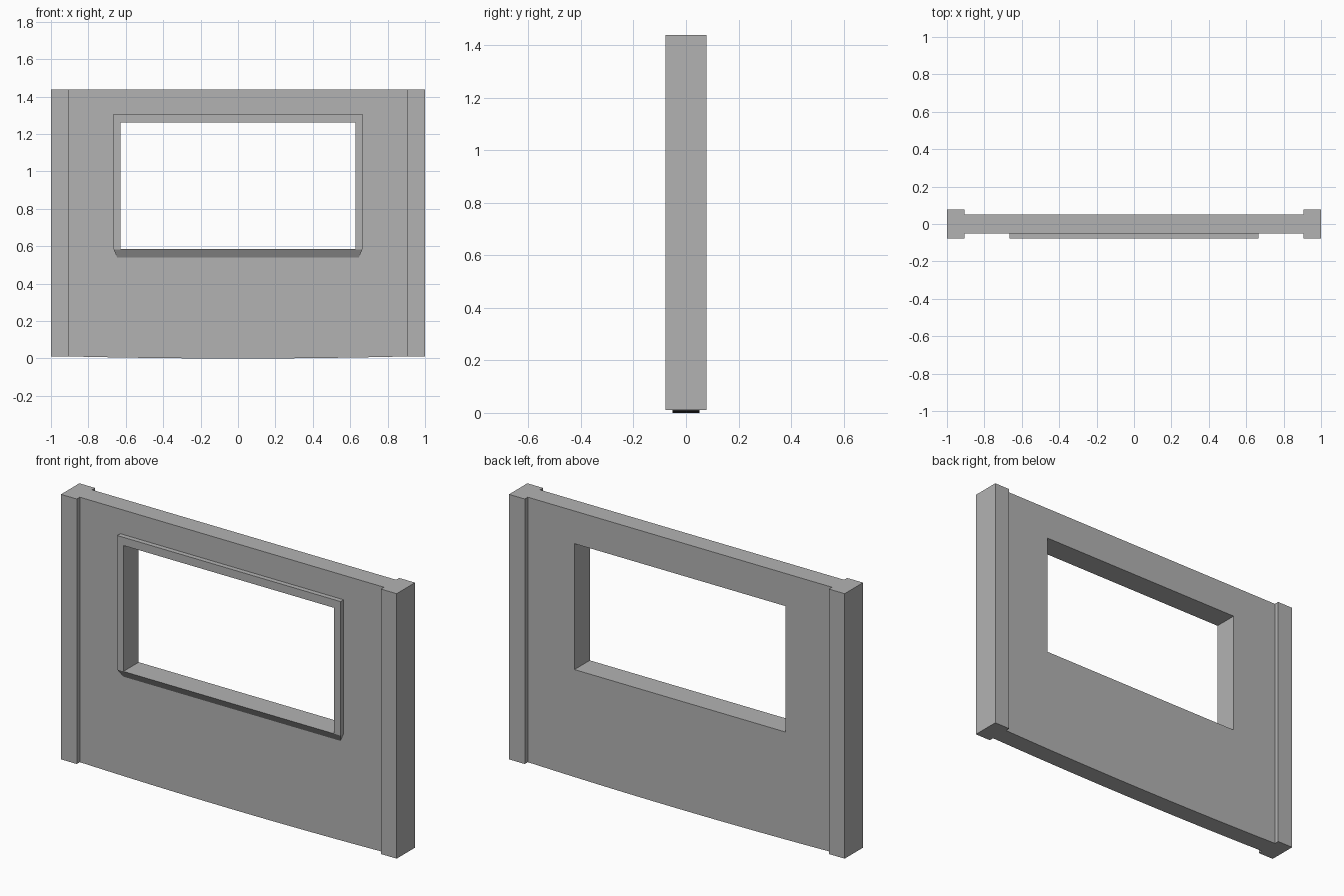
import bpy, bmesh

cube = bpy.data.objects.get("Cube")
if cube:
    bpy.data.objects.remove(cube, do_unlink=True)

GREY = (0.45, 0.45, 0.45, 1)
mat = bpy.data.materials.new("concrete_grey")
mat.use_nodes = True
mat.diffuse_color = GREY
mat.node_tree.nodes["Principled BSDF"].inputs["Base Color"].default_value = GREY

TOP, BASE = 1.438, 0.011      # pillar height range
PILLAR, WALL = 0.078, 0.052   # half depths
EDGE = 0.906                  # inner side of the pillars
OPEN_X, SILL, HEAD = 0.628, 0.584, 1.262


def finish(name, bm):
    bmesh.ops.recalc_face_normals(bm, faces=bm.faces)
    mesh = bpy.data.meshes.new(name)
    bm.to_mesh(mesh)
    bm.free()
    mesh.materials.append(mat)
    obj = bpy.data.objects.new(name, mesh)
    bpy.context.collection.objects.link(obj)
    return obj


def prism(name, profile, y0, y1):
    """Extrude an x/z profile along y."""
    bm = bmesh.new()
    face = bm.faces.new([bm.verts.new((x, y0, z)) for x, z in profile])
    ext = bmesh.ops.extrude_face_region(bm, geom=[face])
    verts = [v for v in ext["geom"] if isinstance(v, bmesh.types.BMVert)]
    bmesh.ops.translate(bm, verts=verts, vec=(0, y1 - y0, 0))
    return finish(name, bm)


def rect(x0, x1, z0, z1):
    return [(x0, z0), (x1, z0), (x1, z1), (x0, z1)]


# Wall panel with a slightly bowed lower edge
steps = 12
bottom = []
for i in range(steps + 1):
    t = 2 * i / steps - 1
    bottom.append((EDGE * t, BASE * t * t))
wall = prism("wall_panel", bottom + [(EDGE, TOP), (-EDGE, TOP)], -WALL, WALL)

# Window opening cut through the wall
cutter = prism("window_cutter", rect(-OPEN_X, OPEN_X, SILL, HEAD), -0.3, 0.3)
cutter.hide_render = True
mod = wall.modifiers.new("window_opening", "BOOLEAN")
mod.object = cutter
mod.operation = "DIFFERENCE"
mod.solver = "EXACT"
bpy.context.view_layer.objects.active = wall
bpy.ops.object.modifier_apply(modifier=mod.name)
bpy.data.objects.remove(cutter, do_unlink=True)

# End pillars
for name, side in (("left_pillar", 1), ("right_pillar", -1)):
    prism(name, rect(side * EDGE, side, BASE, TOP), -PILLAR, PILLAR)

# Raised window surround, with the lower edge sloping back to the wall
OUT_X, OUT_TOP, LIP_X, LIP_Z = 0.665, 1.306, 0.647, 0.541
bm = bmesh.new()


def both(x, y, z):
    return [bm.verts.new((s * x, y, z)) for s in (-1, 1)]


front_top = both(OUT_X, -PILLAR, OUT_TOP)
front_low = both(OUT_X, -PILLAR, SILL)
back_top = both(OUT_X, -WALL, OUT_TOP)
back_low = both(OUT_X, -WALL, SILL)
lip = both(LIP_X, -WALL, LIP_Z)
in_top = both(OPEN_X, -PILLAR, HEAD)
in_low = both(OPEN_X, -PILLAR, SILL)
in_back_top = both(OPEN_X, -WALL, HEAD)
in_back_low = both(OPEN_X, -WALL, SILL)


def span(a, b):
    bm.faces.new((a[0], a[1], b[1], b[0]))


span(front_top, in_top)            # head front
span(front_top, back_top)          # head upper side
span(in_top, in_back_top)          # head underside
span(in_low, in_back_low)          # sill
span(in_low, lip)                  # sloping apron
span(back_top, in_back_top)
span(in_back_low, lip)
for s in (0, 1):
    for loop in ((front_top, front_low, in_low, in_top),
                 (front_top, front_low, back_low, back_top),
                 (in_top, in_low, in_back_low, in_back_top),
                 (back_top, back_low, in_back_low, in_back_top),
                 (front_low, in_low, lip),
                 (front_low, lip, back_low),
                 (back_low, lip, in_back_low)):
        bm.faces.new([pair[s] for pair in loop])
finish("window_surround", bm)
